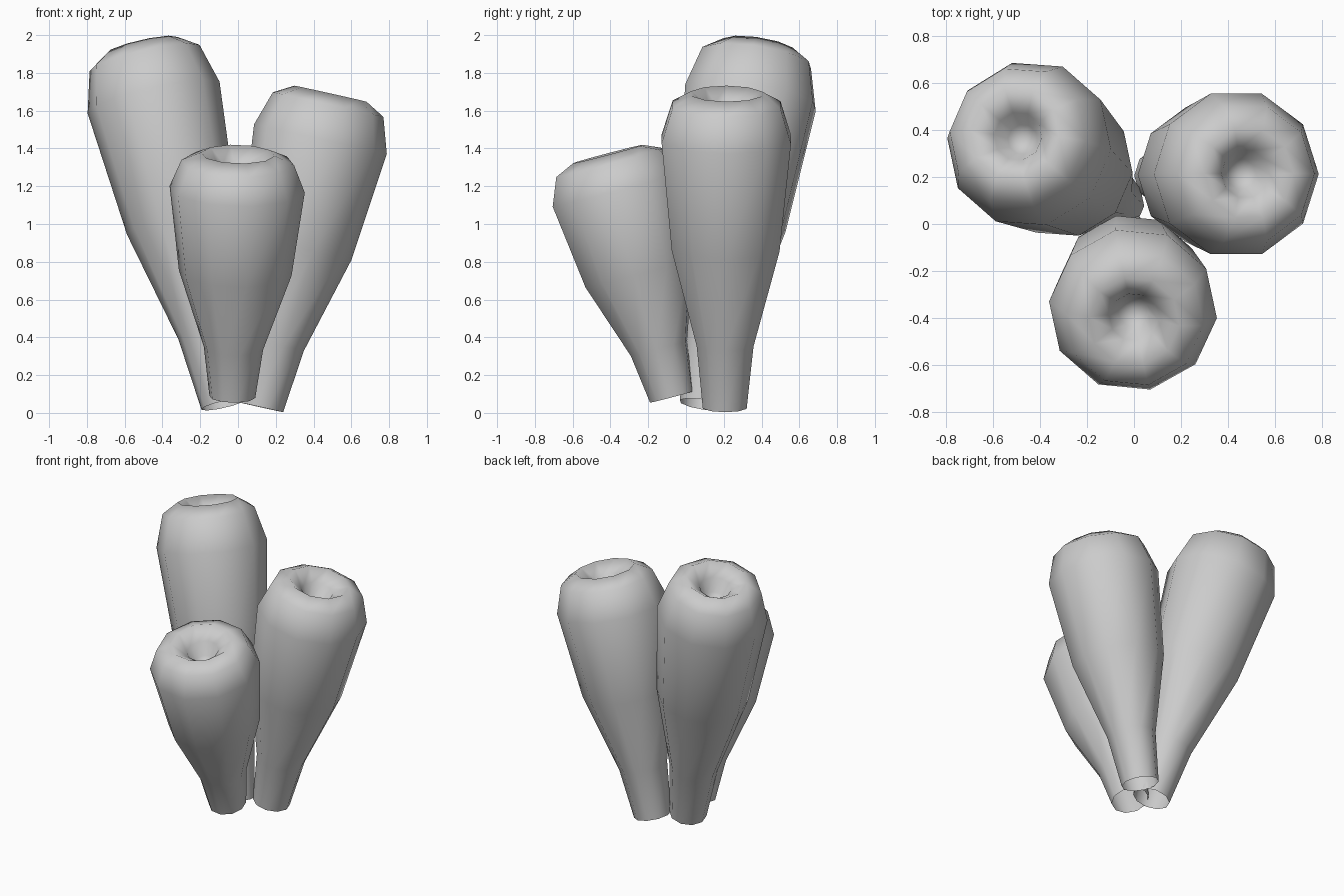
import bpy, bmesh, math
from mathutils import Vector

if "Cube" in bpy.data.objects:
    bpy.data.objects.remove(bpy.data.objects["Cube"])

SIDES = 10
# Outer wall: (fraction of length, radius), open at the bottom
WALL = [(0, .122), (.2, .158), (.51, .30), (.855, .36), (.965, .30), (1, .195)]
# Hollow in the top: (depth below rim, radius)
HOLLOW = [(.07, .105), (.16, .065)]


def tube(name, base, top, turn):
    base, top = Vector(base), Vector(top)
    axis = top - base
    length = axis.length
    rot = Vector((0, 0, 1)).rotation_difference(axis)
    rings = [(f * length, r) for f, r in WALL] + [(length - d, r) for d, r in HOLLOW]
    bm = bmesh.new()
    prev = None
    for h, r in rings:
        ring = []
        for i in range(SIDES):
            a = math.radians(turn) + 2 * math.pi * i / SIDES
            p = Vector((r * math.cos(a), r * math.sin(a), h))
            ring.append(bm.verts.new(base + rot @ p))
        if prev:
            for i in range(SIDES):
                j = (i + 1) % SIDES
                bm.faces.new((prev[i], prev[j], ring[j], ring[i]))
        prev = ring
    # Floor of the hollow
    tip = bm.verts.new(base + rot @ Vector((0, 0, length - .19)))
    for i in range(SIDES):
        bm.faces.new((prev[i], prev[(i + 1) % SIDES], tip))
    for f in bm.faces:
        f.smooth = True
    mesh = bpy.data.meshes.new(name)
    bm.to_mesh(mesh)
    bm.free()
    bpy.context.collection.objects.link(bpy.data.objects.new(name, mesh))


# Three leaning tubes sharing a root
tube("tall_tube", (-.075, .085, .045), (-.51, .385, 1.945), -5)
tube("middle_tube", (.12, .205, .03), (.49, .215, 1.69), 0)
tube("short_tube", (-.03, -.075, .085), (0, -.415, 1.37), -6)
